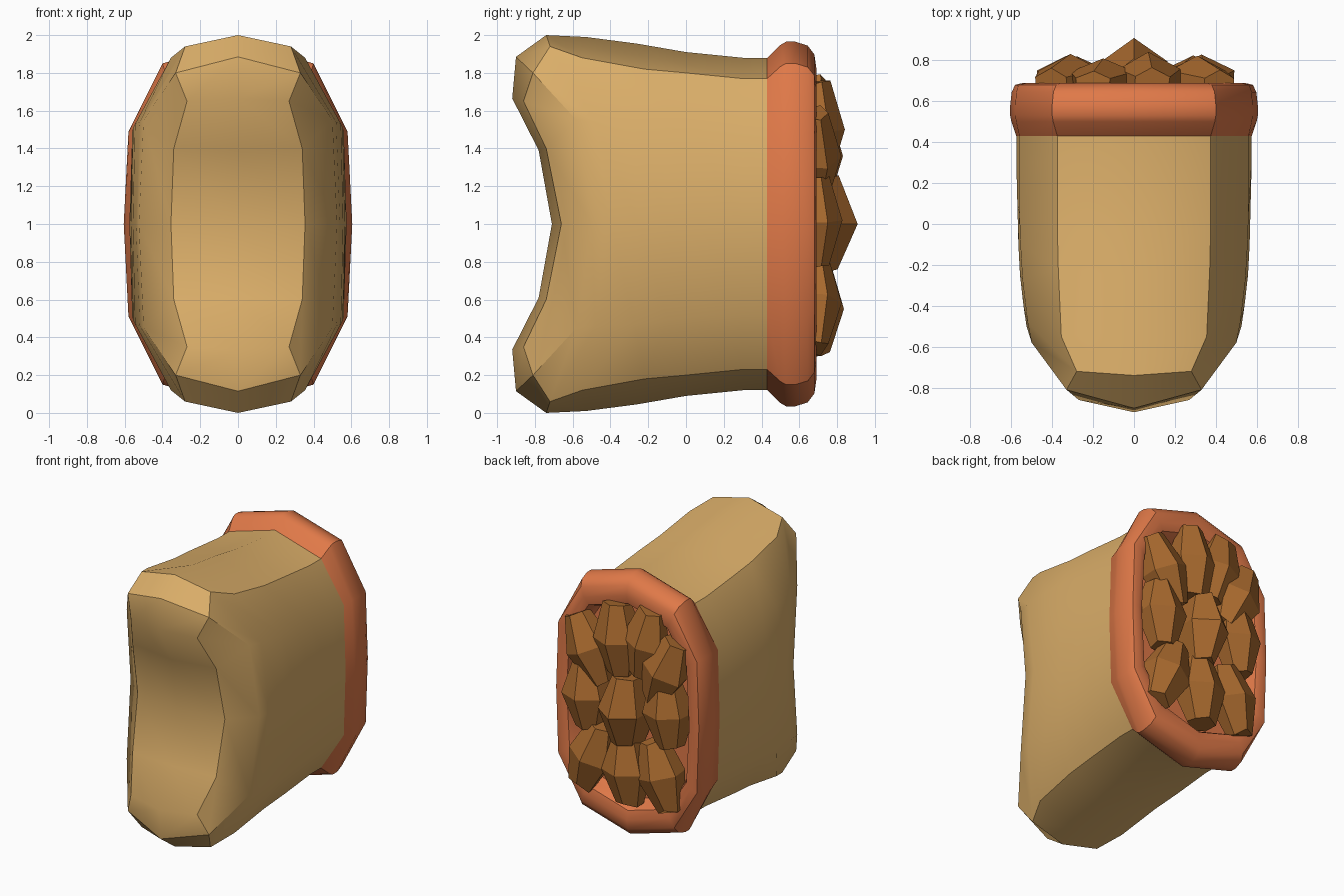
import bpy, bmesh, random
from math import cos, sin, pi
from mathutils import Vector, Matrix

random.seed(4)
cube = bpy.data.objects.get("Cube")
if cube:
    bpy.data.objects.remove(cube, do_unlink=True)


def material(name, rgb):
    m = bpy.data.materials.new(name)
    m.use_nodes = True
    m.diffuse_color = (*rgb, 1)
    m.node_tree.nodes["Principled BSDF"].inputs["Base Color"].default_value = (*rgb, 1)
    return m


tan = material("tan", (0.70, 0.42, 0.14))
orange = material("orange", (0.74, 0.19, 0.065))
brown = material("brown", (0.40, 0.145, 0.028))


def full_ring(quarter):
    """Mirror top, corner, shoulder and side points into a 12-sided ring."""
    right = quarter + [(x, y, -z) for x, y, z in quarter[-2::-1]]
    left = [(-x, y, z) for x, y, z in right[-2:0:-1]]
    return [(x, y, z + 1) for x, y, z in right + left]


def loft(bm, rings):
    """Skin a list of rings and return their vertices."""
    rows = [[bm.verts.new(p) for p in ring] for ring in rings]
    n = len(rows[0])
    for a, b in zip(rows, rows[1:]):
        for i in range(n):
            j = (i + 1) % n
            bm.faces.new((a[i], a[j], b[j], b[i]))
    return rows


def finish(name, bm, mat, angle=None):
    bmesh.ops.recalc_face_normals(bm, faces=bm.faces)
    mesh = bpy.data.meshes.new(name)
    bm.to_mesh(mesh)
    bm.free()
    mesh.materials.append(mat)
    ob = bpy.data.objects.new(name, mesh)
    bpy.context.collection.objects.link(ob)
    if angle:
        bpy.ops.object.select_all(action='DESELECT')
        ob.select_set(True)
        bpy.context.view_layer.objects.active = ob
        bpy.ops.object.shade_smooth_by_angle(angle=angle)
    return ob


# Body: flared sack lofted from the front lip to the collar
sections = [
    [(0, -.92, .665), (.27, -.86, .65), (.34, -.74, .4), (.355, -.66, 0)],
    [(0, -.9, .885), (.33, -.81, .8), (.5, -.58, .55), (.525, -.5, 0)],
    [(0, -.74, 1), (.28, -.72, .94), (.52, -.48, .54), (.54, -.4, 0)],
    [(0, -.53, .99), (.355, -.55, .88), (.545, -.27, .53), (.557, -.25, 0)],
    [(0, -.26, .955), (.37, -.22, .82), (.555, -.1, .51), (.565, -.1, 0)],
    [(0, 0, .91), (.375, 0, .8), (.56, .05, .49), (.57, .1, 0)],
    [(0, .3, .88), (.375, .3, .77), (.56, .3, .48), (.575, .3, 0)],
    [(0, .5, .88), (.375, .5, .77), (.56, .5, .48), (.575, .5, 0)],
]
bm = bmesh.new()
rows = loft(bm, [full_ring(s) for s in sections])
lip = rows[0]
bm.faces.new(rows[-1])

# Hollow front face, a strip grid inside the lip
mid = [bm.verts.new((0, y, 1 + z)) for y, z in ((-.78, .39), (-.71, 0), (-.78, -.39))]
grid = [(lip[11], lip[0], lip[1])]
grid += [(lip[10 - k], mid[k], lip[2 + k]) for k in range(3)]
grid += [(lip[7], lip[6], lip[5])]
for a, b in zip(grid, grid[1:]):
    for k in range(2):
        bm.faces.new((a[k], a[k + 1], b[k + 1], b[k]))
finish("body", bm, tan, 0.63)

# Collar: rolled rim that turns into a shallow bowl
inner = [(0, .74), (.31, .65), (.46, .42), (.485, 0)]
neck = [(0, .88), (.375, .77), (.56, .48), (.575, 0)]
outer = [(0, .965), (.4, .85), (.58, .49), (.605, 0)]


def blend(a, b, t, y):
    return full_ring([(p[0] + (q[0] - p[0]) * t, y, p[1] + (q[1] - p[1]) * t)
                      for p, q in zip(a, b)])


rim = [blend(neck, outer, t, y) for t, y in
       ((0, .43), (.8, .5), (1, .53), (1, .58), (.75, .645), (.2, .68))]
rim += [blend(inner, neck, t, y) for t, y in ((.6, .69), (.15, .675), (0, .64), (-.2, .57))]
bm = bmesh.new()
rows = loft(bm, rim)
bm.faces.new(rows[-1])
finish("collar", bm, orange, 0.63)

# Filling: faceted barrel chunks (x, z, depth) packed in the bowl
chunks = [(0, 0, .25), (.33, .02, .16), (-.33, .05, .16),
          (.31, .36, .15), (.07, .5, .17), (-.15, .52, .14), (-.31, .36, .16),
          (.29, -.42, .15), (0, -.45, .17), (-.28, -.42, .15)]
for i, (cx, cz, depth) in enumerate(chunks):
    bm = bmesh.new()
    rings = []
    for h, s in ((-.25, .55), (-.14, .84), (0, 1), (.14, .84), (.25, .55)):
        if abs(h) == .14:
            continue
        rings.append([(.175 * s * cos(k * pi / 3 + pi / 2) * random.uniform(.9, 1.1),
                       depth * s * sin(k * pi / 3 + pi / 2) * random.uniform(.92, 1),
                       h * random.uniform(.9, 1.05)) for k in range(6)])
    rows = loft(bm, rings)
    bm.faces.new(rows[0])
    bm.faces.new(rows[-1])
    lean = 0 if i == 0 else random.uniform(-.15, .15) + cx * cz * 3
    turn = Matrix.Rotation(lean, 4, 'Y')
    bmesh.ops.transform(bm, matrix=Matrix.Translation(Vector((cx, .675, 1 + cz))) @ turn,
                        verts=bm.verts)
    finish(f"filling_chunk_{i + 1}", bm, brown)
